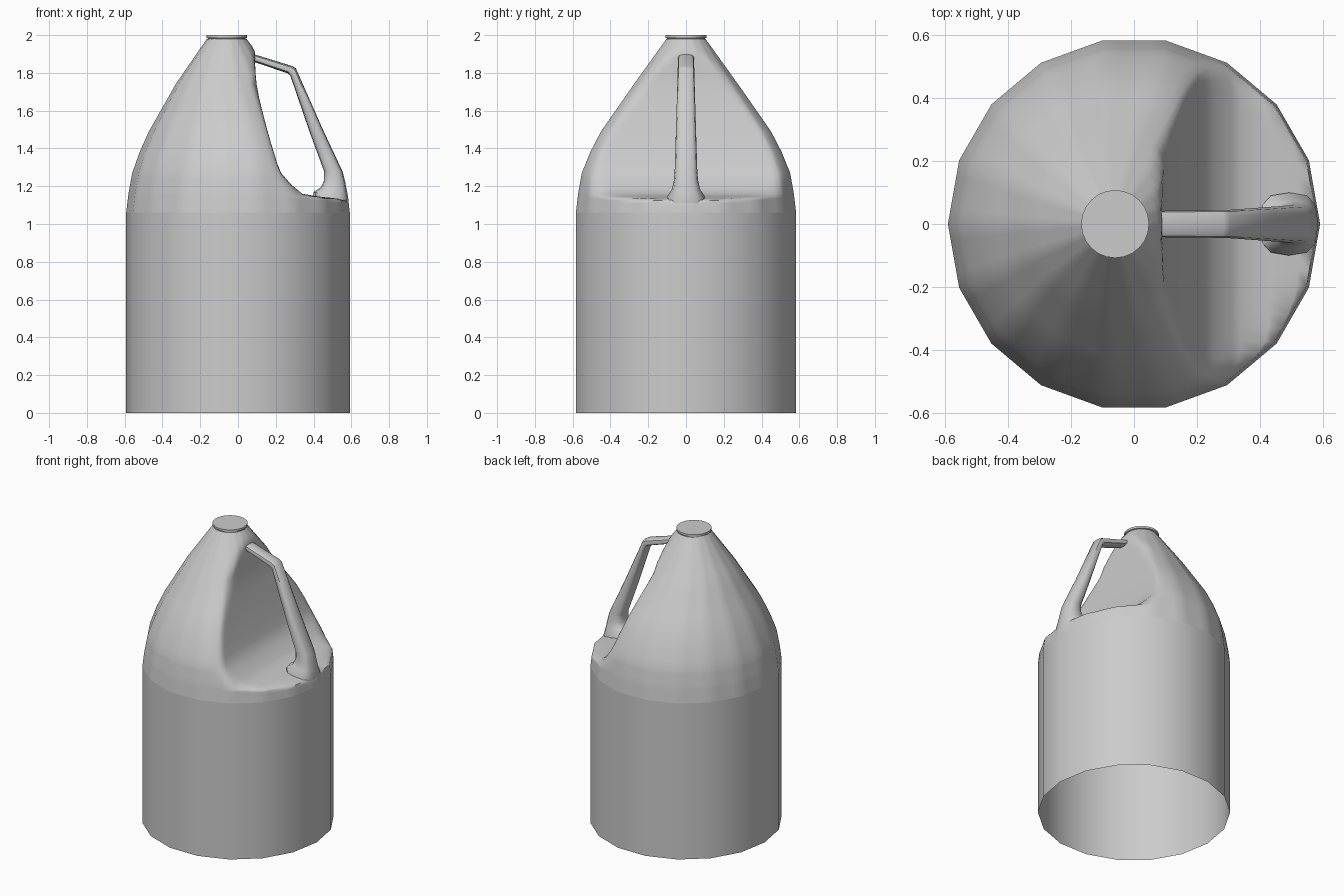
import bpy, bmesh
from math import cos, sin, pi, copysign

if "Cube" in bpy.data.objects:
    bpy.data.objects.remove(bpy.data.objects["Cube"])

SIDES = 18


def lerp(table, z):
    """Piecewise linear lookup; rows are (z, values...)."""
    if z <= table[0][0]:
        return table[0][1:]
    for a, b in zip(table, table[1:]):
        if z <= b[0]:
            t = (z - a[0]) / (b[0] - a[0])
            return tuple(p + (q - p) * t for p, q in zip(a[1:], b[1:]))
    return table[-1][1:]


def loft(name, rings, cap_start=False, cap_end=False, angle=40):
    bm = bmesh.new()
    rows = [[bm.verts.new(p) for p in ring] for ring in rings]
    n = len(rows[0])
    for lo, hi in zip(rows, rows[1:]):
        for i in range(n):
            j = (i + 1) % n
            bm.faces.new((lo[i], lo[j], hi[j], hi[i]))
    if cap_start:
        bm.faces.new(rows[0][::-1])
    if cap_end:
        bm.faces.new(rows[-1])
    bmesh.ops.recalc_face_normals(bm, faces=bm.faces[:])
    mesh = bpy.data.meshes.new(name)
    bm.to_mesh(mesh)
    bm.free()
    ob = bpy.data.objects.new(name, mesh)
    bpy.context.collection.objects.link(ob)
    bpy.ops.object.select_all(action='DESELECT')
    ob.select_set(True)
    bpy.context.view_layer.objects.active = ob
    bpy.ops.object.shade_smooth_by_angle(angle=angle * pi / 180)
    return ob


def polygon(cx, r, z, sides=SIDES, sub=1):
    corners = [(cx + r * cos(2 * pi * i / sides), r * sin(2 * pi * i / sides))
               for i in range(sides)]
    pts = []
    for a, b in zip(corners, corners[1:] + corners[:1]):
        for k in range(sub):
            t = k / sub
            pts.append((a[0] + (b[0] - a[0]) * t, a[1] + (b[1] - a[1]) * t, z))
    return pts


# Straight lower body, open underneath
loft("lower_body", [polygon(0, 0.592, 0), polygon(0, 0.592, 1.06)])

# Tapered shoulder: z, centre x, radius
taper = [(1.06, 0, 0.592), (1.16, 0, 0.58), (1.27, 0, 0.56), (1.38, -0.006, 0.515),
         (1.49, -0.015, 0.457), (1.74, -0.05, 0.28), (1.98, -0.06, 0.105)]
# Furthest x of the grip recess wall at each height
recess = [(1.06, 0.9), (1.10, 0.8), (1.125, 0.62), (1.135, 0.53), (1.145, 0.43), (1.16, 0.34),
          (1.21, 0.28), (1.28, 0.22), (1.46, 0.165), (1.65, 0.115), (1.76, 0.095),
          (1.90, 0.088), (1.94, 0.12), (1.98, 0.25)]


def soft_min(a, b, k):
    h = max(k - abs(a - b), 0) / k
    return min(a, b) - h * h * k / 4


heights = [1.06, 1.09, 1.11, 1.125, 1.135, 1.145, 1.16, 1.185, 1.21, 1.24, 1.27, 1.32,
           1.38, 1.43, 1.49, 1.55, 1.61, 1.67, 1.74, 1.79, 1.84, 1.88, 1.91, 1.94, 1.98]
rings = []
for z in heights:
    cx, r = lerp(taper, z)
    wall = lerp(recess, z)[0]
    k = 0.08 if z < 1.75 else 0.03
    rings.append([(soft_min(x, wall, k), y, z) for x, y, z in polygon(cx, r, z, sub=4)])
loft("shoulder", rings, angle=60)

# Neck lip and closed top
loft("neck_cap", [polygon(-0.06, r, z, 24) for r, z in
                  ((0.10, 1.97), (0.10, 1.983), (0.108, 1.986), (0.108, 2.0))],
     cap_end=True)

# Handle sections: outer x, outer z, inner x, inner z, half width
sections = [(0.03, 1.915, 0.02, 1.88, 0.042), (0.09, 1.897, 0.08, 1.86, 0.042),
            (0.285, 1.837, 0.262, 1.798, 0.044), (0.306, 1.825, 0.277, 1.785, 0.044),
            (0.445, 1.51, 0.378, 1.49, 0.053), (0.555, 1.275, 0.455, 1.28, 0.06),
            (0.567, 1.225, 0.455, 1.23, 0.065), (0.578, 1.17, 0.44, 1.195, 0.075),
            (0.586, 1.12, 0.40, 1.17, 0.10), (0.58, 1.07, 0.40, 1.11, 0.10)]


def handle_ring(ox, oz, ix, iz, w, n=12):
    pts = []
    for i in range(n):
        c, s = cos(2 * pi * i / n), sin(2 * pi * i / n)
        u = copysign(abs(c) ** 0.7, c) / 2 + 0.5
        v = copysign(abs(s) ** 0.7, s) * w
        pts.append((ix + (ox - ix) * u, v, iz + (oz - iz) * u))
    return pts


loft("handle", [handle_ring(*s) for s in sections], True, True, angle=45)
